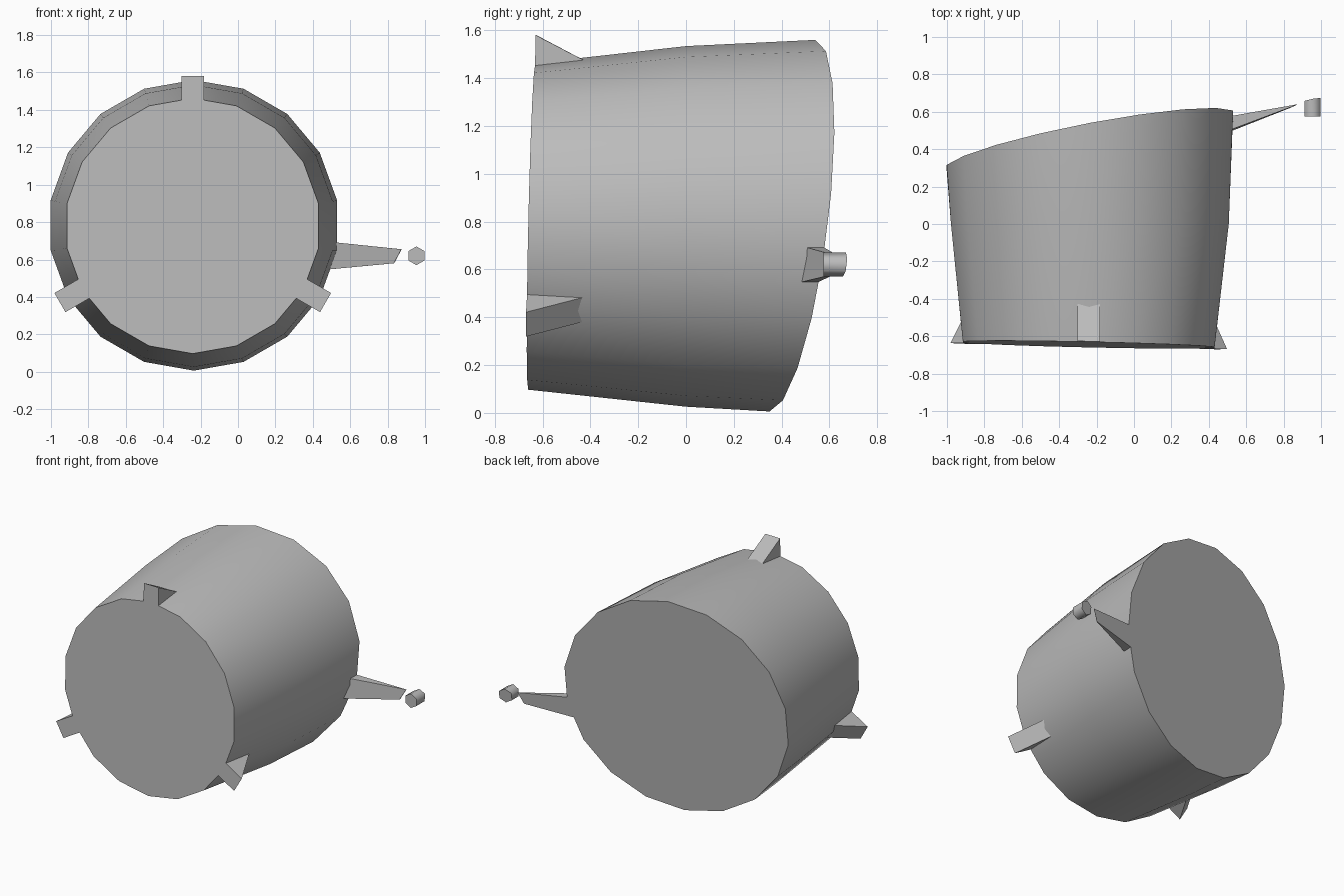
import bpy, bmesh, math
from mathutils import Vector

if "Cube" in bpy.data.objects:
    bpy.data.objects.remove(bpy.data.objects["Cube"])

CX, CZ = -0.236, 0.783          # axis of the drum, running along y

grey = bpy.data.materials.new("plain grey")
grey.diffuse_color = (0.5, 0.5, 0.5, 1)
grey.use_nodes = True
grey.node_tree.nodes["Principled BSDF"].inputs["Base Color"].default_value = grey.diffuse_color


def front_y(x, z):
    return -0.645 - 0.022 * (x - CX) + 0.022 * (z - CZ)


def back_y(x, z):
    return 0.445 + 0.19 * (x - CX) + 0.123 * (z - CZ)


def loft(name, rings, smooth=None):
    """Closed solid through rings of equal point count, with flat end caps."""
    bm = bmesh.new()
    loops = [[bm.verts.new(p) for p in ring] for ring in rings]
    n = len(loops[0])
    for a, b in zip(loops, loops[1:]):
        for i in range(n):
            j = (i + 1) % n
            bm.faces.new((a[i], a[j], b[j], b[i]))
    bm.faces.new(loops[0])
    bm.faces.new(loops[-1])
    bmesh.ops.recalc_face_normals(bm, faces=bm.faces)
    mesh = bpy.data.meshes.new(name)
    bm.to_mesh(mesh)
    bm.free()
    mesh.materials.append(grey)
    obj = bpy.data.objects.new(name, mesh)
    bpy.context.collection.objects.link(obj)
    if smooth:
        bpy.ops.object.select_all(action='DESELECT')
        obj.select_set(True)
        bpy.context.view_layer.objects.active = obj
        bpy.ops.object.shade_smooth_by_angle(angle=math.radians(smooth))
    return obj


def ring(cx, cz, radius, sides, y_rule):
    pts = []
    for i in range(sides):
        a = 2 * math.pi * i / sides
        x, z = cx + radius * math.sin(a), cz + radius * math.cos(a)
        pts.append((x, y_rule(x, z), z))
    return pts


# Drum: narrow tilted front, wide slanted back
loft("drum", [ring(CX - 0.006, CZ - 0.003, 0.683, 18, front_y),
              ring(CX, CZ - 0.003, 0.754, 18, lambda x, z: 0.0),
              ring(CX, CZ, 0.777, 18, back_y)], smooth=35)

# Three wedge feet around the front rim, flush with the front face
for k, reach in enumerate((0.80, 0.82, 0.82)):
    a = math.radians(120 * k)
    out = Vector((math.sin(a), 0, math.cos(a)))
    side = Vector((math.cos(a), 0, -math.sin(a)))
    hub = Vector((CX - 0.006, 0, CZ - 0.003))
    rings = []
    for s in (-0.059, 0.059):
        pts = []
        for r, back in ((0.62, None), (reach, None), (0.66, -0.36), (0.62, -0.36)):
            p = hub + out * r + side * s
            p.y = front_y(p.x, p.z) if back is None else back
            pts.append(p)
        rings.append(pts)
    loft(f"foot_{k + 1}", rings)

# Tapered spike on the right, its back flush with the slanted back face
top = [(0.44, 0.475, 0.70), (0.44, back_y(0.44, 0.70), 0.70),
       (0.875, back_y(0.875, 0.655), 0.655), (0.873, 0.638, 0.655)]
bottom = [(0.44, 0.465, 0.543), (0.44, back_y(0.44, 0.543), 0.543),
          (0.835, back_y(0.835, 0.58), 0.58), (0.833, 0.62, 0.58)]
loft("side_spike", [top, bottom])

# Small six-sided peg beyond the spike tip
loft("peg", [ring(0.954, 0.62, 0.05, 6, lambda x, z: 0.576),
             ring(0.954, 0.62, 0.05, 6, lambda x, z: back_y(x, z) + 0.012)],
     smooth=65)
